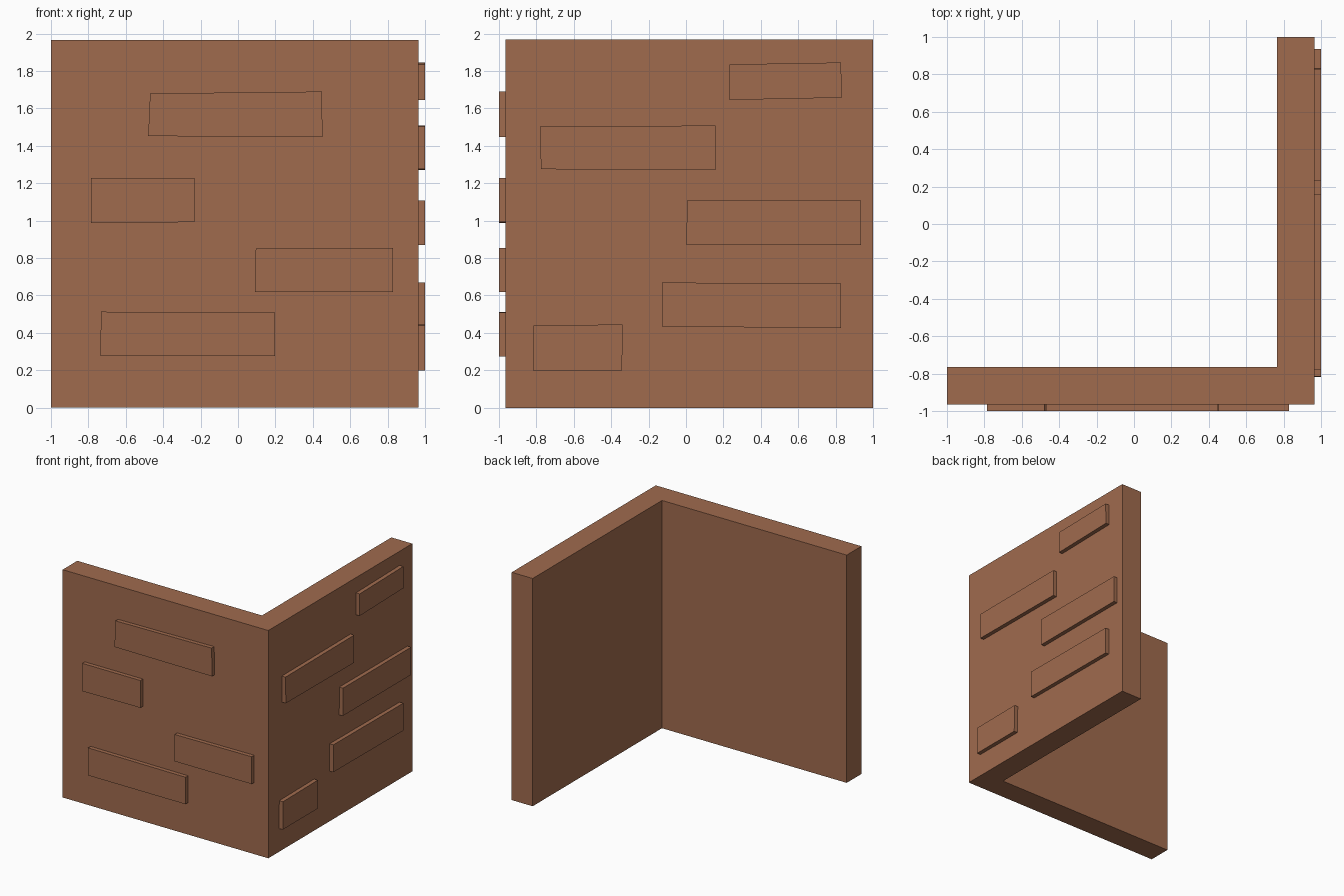
import bpy, bmesh

if "Cube" in bpy.data.objects:
    bpy.data.objects.remove(bpy.data.objects["Cube"])

# Single terracotta colour
clay = bpy.data.materials.new("terracotta")
clay.diffuse_color = (0.352, 0.147, 0.076, 1)
clay.use_nodes = True
clay.node_tree.nodes["Principled BSDF"].inputs["Base Color"].default_value = clay.diffuse_color

WALL = 0.965    # distance of both outer wall faces from the centre
INNER = 0.765   # inner wall faces
HEIGHT = 1.967


def prism(name, outline, vector):
    """Extrude a closed polygon along a vector into a solid object."""
    bm = bmesh.new()
    face = bm.faces.new([bm.verts.new(p) for p in outline])
    ext = bmesh.ops.extrude_face_region(bm, geom=[face], use_keep_orig=True)
    moved = [g for g in ext["geom"] if isinstance(g, bmesh.types.BMVert)]
    bmesh.ops.translate(bm, verts=moved, vec=vector)
    bmesh.ops.recalc_face_normals(bm, faces=bm.faces)
    mesh = bpy.data.meshes.new(name)
    bm.to_mesh(mesh)
    bm.free()
    mesh.materials.append(clay)
    obj = bpy.data.objects.new(name, mesh)
    bpy.context.collection.objects.link(obj)
    return obj


# L-shaped corner wall
plan = [(-1, -WALL), (WALL, -WALL), (WALL, 1), (INNER, 1), (INNER, -INNER), (-1, -INNER)]
prism("corner_wall", [(x, y, 0) for x, y in plan], (0, 0, HEIGHT))

# Raised, slightly uneven bricks: four corners along the wall and up
front_bricks = [
    [(-0.48, 1.452), (0.452, 1.447), (0.448, 1.69), (-0.47, 1.68)],
    [(-0.787, 0.988), (-0.233, 0.992), (-0.233, 1.228), (-0.787, 1.228)],
    [(0.092, 0.618), (0.83, 0.618), (0.83, 0.854), (0.095, 0.85)],
    [(-0.735, 0.275), (0.198, 0.275), (0.198, 0.508), (-0.733, 0.513)],
]
right_bricks = [
    [(0.232, 1.645), (0.833, 1.657), (0.828, 1.845), (0.232, 1.835)],
    [(-0.775, 1.275), (0.158, 1.27), (0.158, 1.508), (-0.78, 1.503)],
    [(0.003, 0.869), (0.935, 0.869), (0.935, 1.107), (0.005, 1.108)],
    [(-0.128, 0.433), (0.828, 0.427), (0.828, 0.664), (-0.128, 0.669)],
    [(-0.817, 0.2), (-0.342, 0.2), (-0.338, 0.445), (-0.815, 0.44)],
]
SUNK = 0.02
DEPTH = 1 - WALL + SUNK
for i, corners in enumerate(front_bricks, 1):
    prism(f"front_brick_{i}", [(a, -WALL + SUNK, z) for a, z in corners], (0, -DEPTH, 0))
for i, corners in enumerate(right_bricks, 1):
    prism(f"right_brick_{i}", [(WALL - SUNK, a, z) for a, z in corners], (DEPTH, 0, 0))
